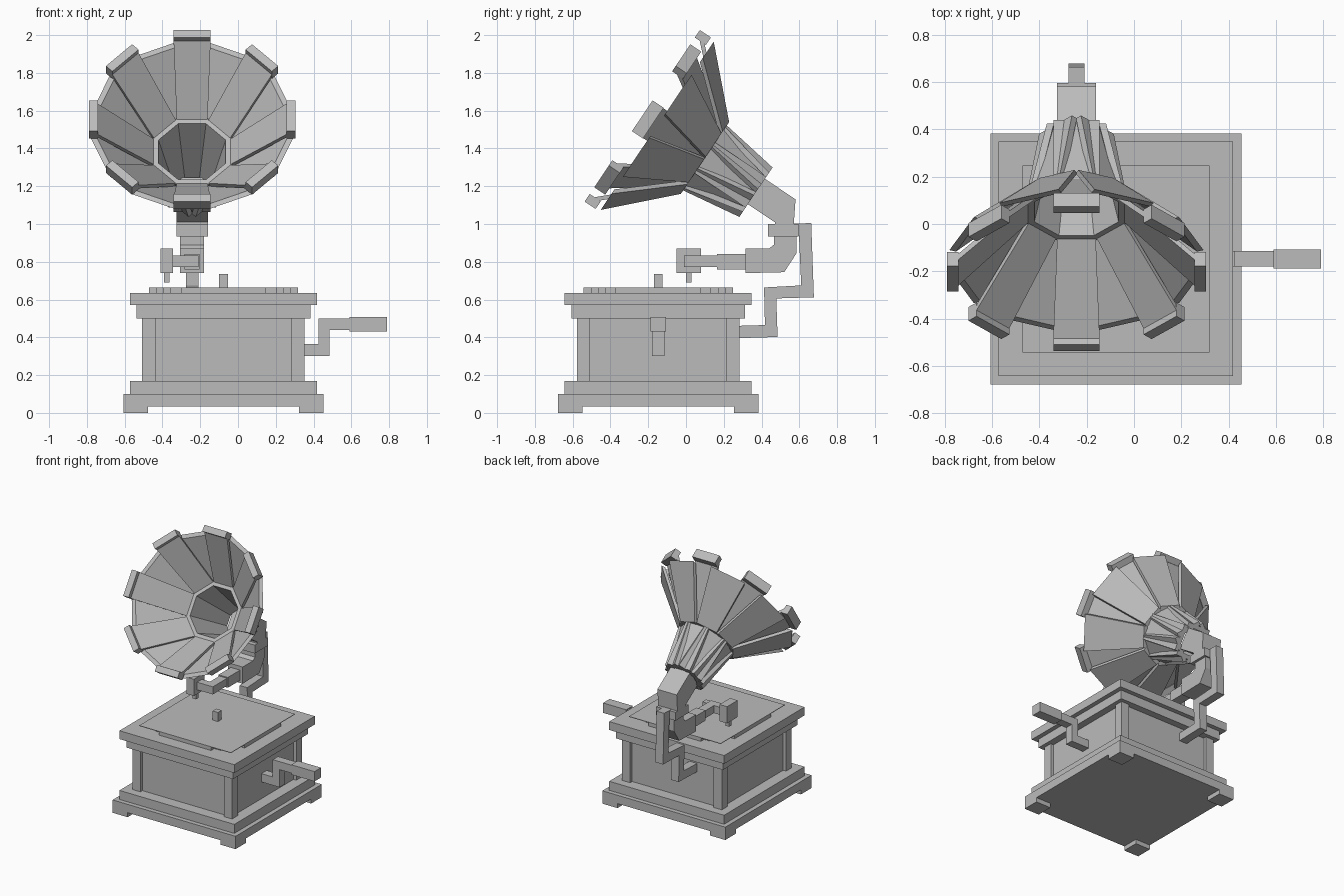
import bpy, bmesh, math
from mathutils import Matrix, Vector

if "Cube" in bpy.data.objects:
    bpy.data.objects.remove(bpy.data.objects["Cube"])

gray = bpy.data.materials.new("plain_gray")
gray.use_nodes = True
gray.diffuse_color = (0.5, 0.5, 0.5, 1)
gray.node_tree.nodes["Principled BSDF"].inputs["Base Color"].default_value = (0.5, 0.5, 0.5, 1)


def finish(name, bm):
    bmesh.ops.recalc_face_normals(bm, faces=bm.faces)
    mesh = bpy.data.meshes.new(name)
    bm.to_mesh(mesh)
    bm.free()
    mesh.materials.append(gray)
    obj = bpy.data.objects.new(name, mesh)
    bpy.context.collection.objects.link(obj)
    return obj


def box(name, x0, x1, y0, y1, z0, z1):
    bm = bmesh.new()
    bmesh.ops.create_cube(bm, size=1)
    bmesh.ops.scale(bm, vec=(x1 - x0, y1 - y0, z1 - z0), verts=bm.verts)
    bmesh.ops.translate(bm, vec=((x0 + x1) / 2, (y0 + y1) / 2, (z0 + z1) / 2), verts=bm.verts)
    return finish(name, bm)


CX, CY = -0.077, -0.147   # cabinet centre
HX = -0.243               # horn and arm centre


def slab(name, hx, hy, z0, z1):
    return box(name, CX - hx, CX + hx, CY - hy, CY + hy, z0, z1)


def side_prism(name, half, profile):
    """Extrude a (y, z) outline across x, centred on the arm."""
    bm = bmesh.new()
    face = bm.faces.new([bm.verts.new((HX - half, y, z)) for y, z in profile])
    ext = bmesh.ops.extrude_face_region(bm, geom=[face])
    verts = [v for v in ext["geom"] if isinstance(v, bmesh.types.BMVert)]
    bmesh.ops.translate(bm, vec=(2 * half, 0, 0), verts=verts)
    return finish(name, bm)


# Cabinet: stacked mouldings, panels, corner posts and feet
slab("plinth", 0.53, 0.53, 0.035, 0.10)
slab("plinth_step", 0.495, 0.495, 0.10, 0.17)
slab("cabinet_panels", 0.405, 0.405, 0.17, 0.50)
slab("upper_step", 0.46, 0.46, 0.50, 0.57)
slab("lid", 0.495, 0.495, 0.57, 0.635)
for sx, lr in ((-1, "right"), (1, "left")):
    for sy, fb in ((-1, "front"), (1, "back")):
        for part, outer, size, z0, z1 in (("post", 0.43, 0.07, 0.17, 0.50),
                                          ("foot", 0.53, 0.13, 0, 0.035)):
            c, h = outer - size / 2, size / 2
            x, y = CX + sx * c, CY + sy * c
            box(f"{fb}_{lr}_{part}", x - h, x + h, y - h, y + h, z0, z1)

# Turntable: stepped disc under a thin square sheet, with a spindle
steps = (0.225, 0.28, 0.32, 0.355, 0.395)
for i, (a, b) in enumerate(zip(steps, reversed(steps))):
    slab(f"turntable_step_{i + 1}", a, b, 0.635, 0.66)
slab("turntable_sheet", 0.395, 0.395, 0.66, 0.664)
slab("spindle", 0.023, 0.023, 0.66, 0.735)

# Crank on the left side
box("crank_shaft", 0.32, 0.485, -0.18, -0.115, 0.30, 0.365)
box("crank_arm", 0.425, 0.485, -0.18, -0.115, 0.365, 0.50)
box("crank_rod", 0.485, 0.59, -0.18, -0.115, 0.438, 0.50)
box("crank_handle", 0.59, 0.79, -0.187, -0.107, 0.43, 0.507)

# Rear bracket carrying the horn, one bent bar
side_prism("rear_bracket", 0.033, [
    (0.25, 0.46), (0.25, 0.395), (0.485, 0.402), (0.478, 0.606), (0.677, 0.612),
    (0.663, 1.005), (0.45, 0.998), (0.45, 0.94), (0.598, 0.94),
    (0.61, 0.675), (0.413, 0.664), (0.418, 0.465)])

# Tone arm, collar and neck
side_prism("arm_elbow", 0.063, [
    (0.315, 0.74), (0.52, 0.745), (0.585, 0.845), (0.585, 0.94),
    (0.465, 0.94), (0.465, 0.89), (0.44, 0.87), (0.315, 0.87)])
box("arm_rear", HX - 0.04, HX + 0.04, 0.165, 0.315, 0.76, 0.84)
box("arm_front", HX - 0.033, HX + 0.033, -0.01, 0.165, 0.773, 0.832)
box("arm_cross", -0.345, HX + 0.033, -0.01, 0.05, 0.773, 0.832)
box("sound_head", -0.41, -0.345, -0.05, 0.08, 0.74, 0.87)
box("needle", -0.393, -0.362, 0, 0.03, 0.69, 0.74)
box("collar", HX - 0.083, HX + 0.083, 0.435, 0.595, 0.935, 1.0)
side_prism("horn_neck", 0.083, [
    (0.47, 0.99), (0.57, 0.99), (0.58, 1.13), (0.41, 1.245), (0.32, 1.11), (0.47, 1.01)])

# Horn: rings of planks around a tilted axis
HORN = Matrix.Translation((HX, -0.19, 1.545)) @ Matrix.Rotation(math.radians(56.1), 4, "X")


def plank(bm, turn, front, back, thick):
    """Tapered board; front and back are (along axis, outer radius, half width)."""
    spin = HORN @ Matrix.Rotation(turn, 4, "Z")
    ends = []
    for a, r, w in (front, back):
        ends.append([bm.verts.new(spin @ Vector(p)) for p in (
            (-w, r - thick, a), (w, r - thick, a), (w, r, a), (-w, r, a))])
    f, b = ends
    bm.faces.new(f)
    bm.faces.new(b[::-1])
    for i in range(4):
        j = (i + 1) % 4
        bm.faces.new((f[i], b[i], b[j], f[j]))


def plank_ring(name, offset, front, back, thick):
    bm = bmesh.new()
    for k in range(8):
        plank(bm, math.radians(45 * (k + offset)), front, back, thick)
    return finish(name, bm)


plank_ring("horn_main_planks", 0, (0.02, 0.53, 0.098), (-0.32, 0.205, 0.08), 0.03)
plank_ring("horn_between_planks", 0.5, (-0.045, 0.525, 0.135), (-0.35, 0.215, 0.08), 0.03)
plank_ring("horn_rim_blocks", 0, (0.05, 0.547, 0.098), (-0.02, 0.547, 0.098), 0.048)
plank_ring("horn_throat_planks", 0, (-0.29, 0.208, 0.098), (-0.675, 0.125, 0.098), 0.03)
